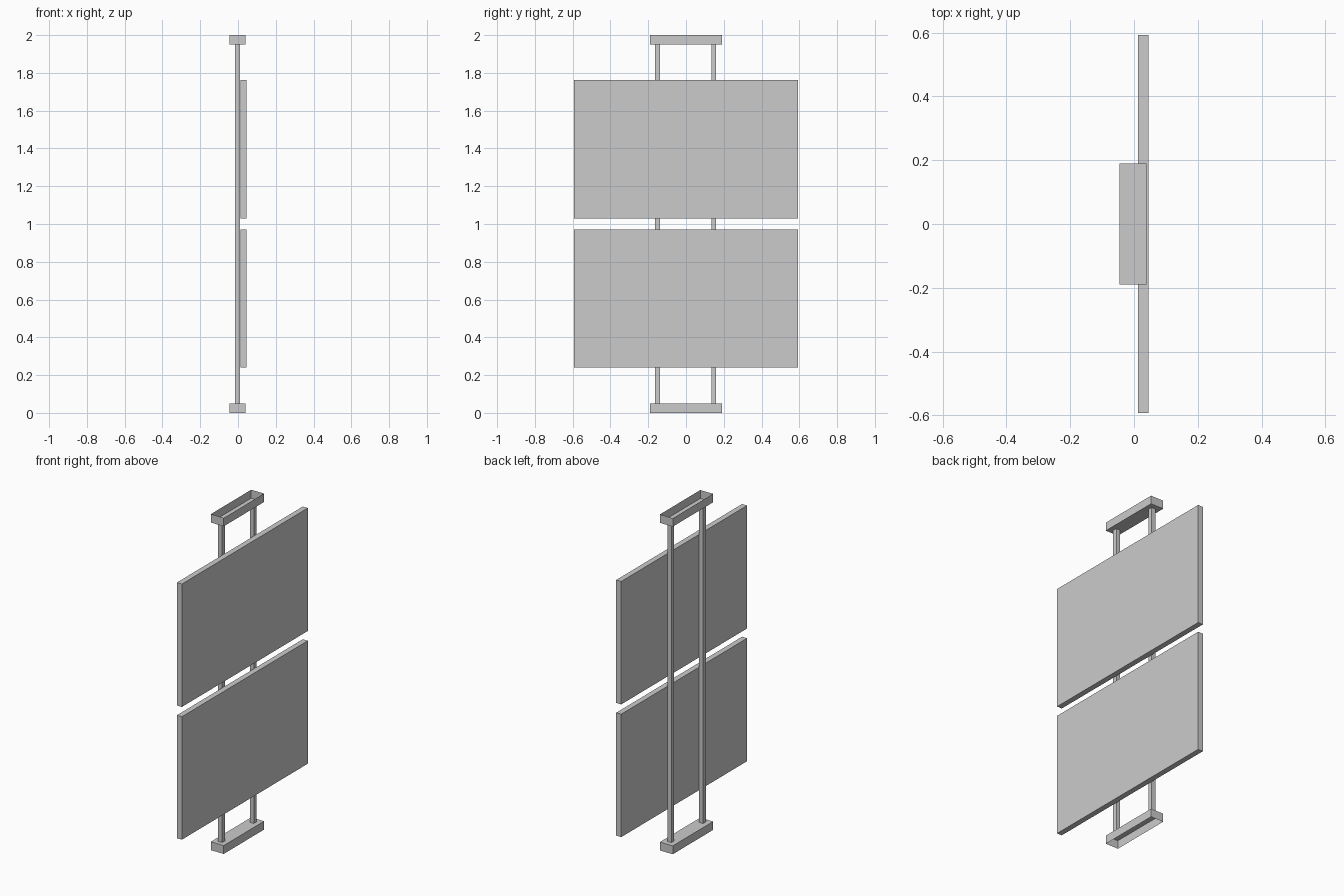
import bpy
import bmesh
from mathutils import Vector

default_cube = bpy.data.objects.get("Cube")
if default_cube:
    bpy.data.objects.remove(default_cube, do_unlink=True)

grey = bpy.data.materials.new("light_grey")
grey.use_nodes = True
colour = (0.6, 0.6, 0.6, 1)
grey.diffuse_color = colour
grey.node_tree.nodes["Principled BSDF"].inputs["Base Color"].default_value = colour


def box(name, low, high, open_side=0):
    """Box between two corners; open_side of 1 or -1 removes its top or bottom."""
    low, high = Vector(low), Vector(high)
    bm = bmesh.new()
    bmesh.ops.create_cube(bm, size=1)
    bmesh.ops.scale(bm, vec=high - low, verts=bm.verts)
    bm.normal_update()
    if open_side:
        lids = [f for f in bm.faces if f.normal.z * open_side > 0.9]
        bmesh.ops.delete(bm, geom=lids, context='FACES')
    mesh = bpy.data.meshes.new(name)
    bm.to_mesh(mesh)
    bm.free()
    mesh.materials.append(grey)
    obj = bpy.data.objects.new(name, mesh)
    obj.location = (low + high) / 2
    bpy.context.collection.objects.link(obj)
    return obj


# Hollow end brackets, open towards floor and ceiling
box("bottom_bracket", (-0.046, -0.19, 0), (0.039, 0.19, 0.05), -1)
box("top_bracket", (-0.046, -0.19, 1.95), (0.039, 0.19, 2), 1)

# Two square upright poles
for name, y in (("front_pole", -0.15), ("back_pole", 0.147)):
    box(name, (-0.016, y - 0.013, 0.05), (0.01, y + 0.013, 1.95))

# Two flat panels, one above the other
for name, z in (("lower_panel", 0.24), ("upper_panel", 1.03)):
    box(name, (0.012, -0.592, z), (0.045, 0.592, z + 0.732))
